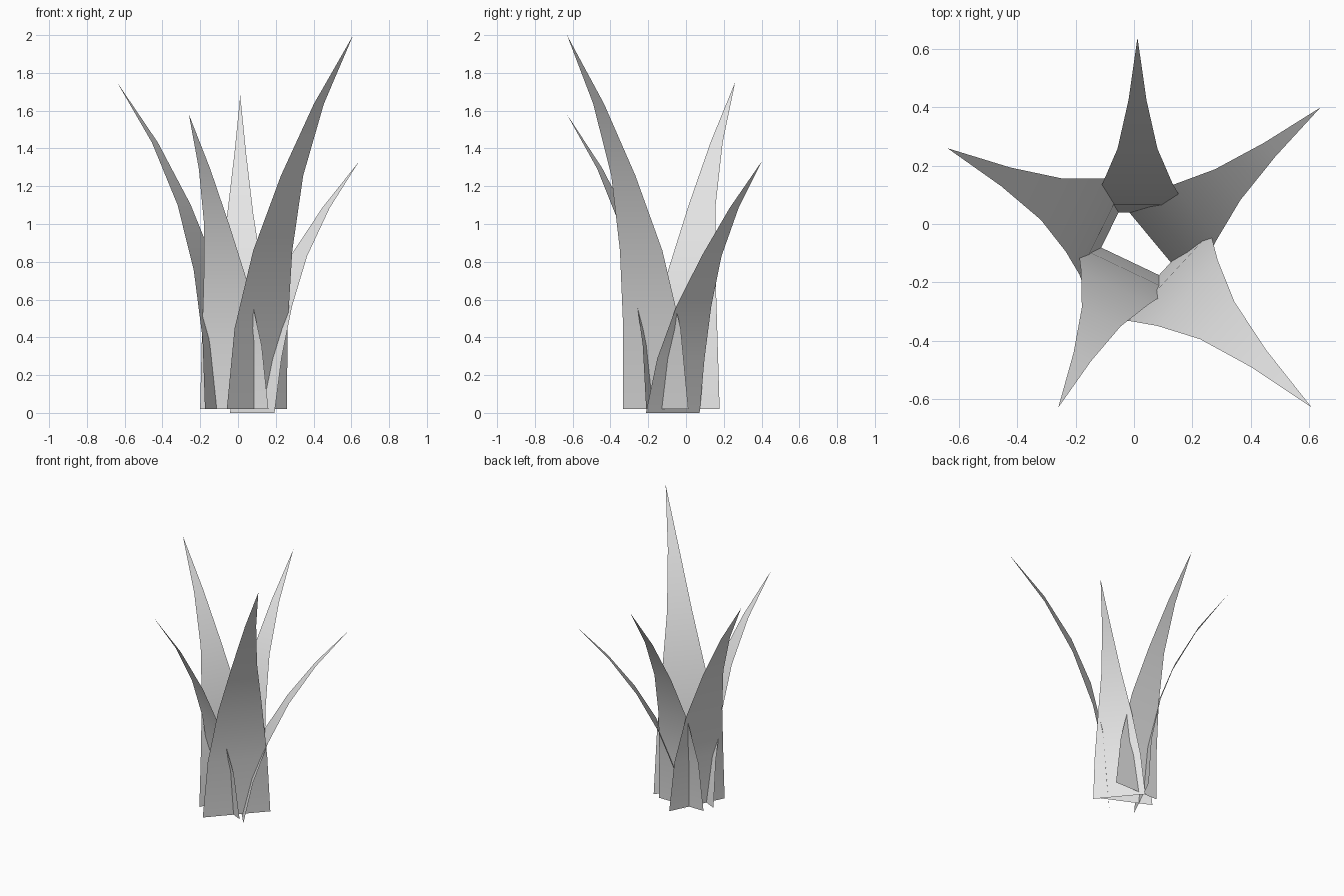
import bpy
import bmesh
from mathutils import Vector

cube = bpy.data.objects.get("Cube")
if cube:
    bpy.data.objects.remove(cube, do_unlink=True)

grey = bpy.data.materials.new("leaf_grey")
grey.use_nodes = True
colour = (0.8, 0.8, 0.8, 1)
grey.diffuse_color = colour
grey.node_tree.nodes["Principled BSDF"].inputs["Base Color"].default_value = colour

# Blade width at each joint, as a share of the base width
TAPER = (1, 0.88, 0.65, 0.37, 0.166)


def blade(name, base, tip, width, lean):
    """Flat tapered sheet that curves outward from base to tip."""
    base, tip = Vector(base), Vector(tip)
    reach = tip - base
    out = Vector((reach.x, reach.y, 0))
    side = Vector((-out.y, out.x, 0)).normalized()
    bm = bmesh.new()
    rows = []
    for i, share in enumerate(TAPER):
        s = i / len(TAPER)
        bend = s * (1 - s)
        centre = base + out * (s * s + lean * bend)
        centre.z += reach.z * (s + 0.1 * bend)
        half = side * width * share / 2
        rows.append((bm.verts.new(centre - half), bm.verts.new(centre + half)))
    for (a, b), (c, d) in zip(rows, rows[1:]):
        bm.faces.new((a, b, d, c))
    bm.faces.new((*rows[-1], bm.verts.new(tip)))
    for face in bm.faces:
        face.smooth = True
    mesh = bpy.data.meshes.new(name)
    bm.to_mesh(mesh)
    bm.free()
    mesh.materials.append(grey)
    bpy.context.collection.objects.link(bpy.data.objects.new(name, mesh))


# Ring of five overlapping blades
blade("back_blade", (0.012, 0.04, 0.02), (0.012, 0.64, 1.68), 0.37, 0.02)
blade("back_left_blade", (0.075, -0.07, 0), (0.64, 0.40, 1.33), 0.37, 0.32)
blade("front_left_blade", (0.10, -0.16, 0.02), (0.61, -0.63, 2.0), 0.47, 0.02)
blade("front_right_blade", (-0.02, -0.125, 0.02), (-0.26, -0.63, 1.58), 0.40, 0.10)
blade("back_right_blade", (-0.08, -0.015, 0.02), (-0.64, 0.26, 1.75), 0.43, 0.02)
